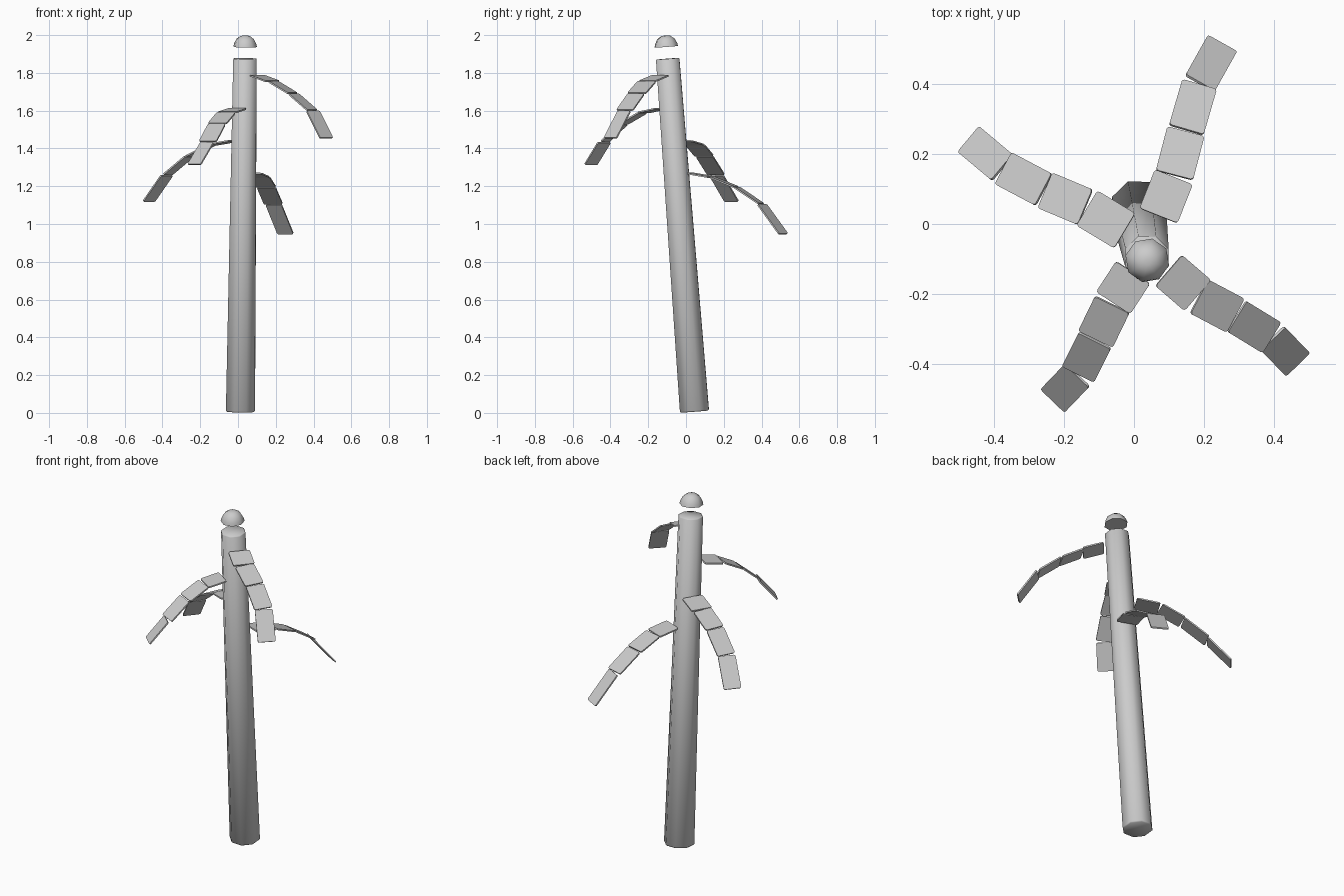
import bpy, bmesh, math
from mathutils import Vector, Matrix

if "Cube" in bpy.data.objects:
    bpy.data.objects.remove(bpy.data.objects["Cube"])

BASE = Vector((0.013, 0.045, 0.007))
TOP = Vector((0.037, -0.097, 1.875))
AXIS = (TOP - BASE).normalized()
TILT = AXIS.to_track_quat('Z', 'Y').to_matrix()


def finish(bm, name, smooth=None):
    bmesh.ops.recalc_face_normals(bm, faces=bm.faces)
    mesh = bpy.data.meshes.new(name)
    bm.to_mesh(mesh)
    bm.free()
    ob = bpy.data.objects.new(name, mesh)
    bpy.context.collection.objects.link(ob)
    if smooth:
        bpy.ops.object.select_all(action='DESELECT')
        ob.select_set(True)
        bpy.context.view_layer.objects.active = ob
        bpy.ops.object.shade_smooth_by_angle(angle=math.radians(smooth))


def loft(name, origin, profile, turn, sides=8):
    """Stack of polygons (radius, height) along the leaning trunk axis."""
    bm = bmesh.new()
    rings = []
    for r, h in profile:
        ring = []
        for i in range(sides):
            a = math.radians(turn) + 2 * math.pi * i / sides
            ring.append(bm.verts.new(origin + TILT @ Vector((r * math.cos(a), r * math.sin(a), h))))
        rings.append(ring)
    for lo, hi in zip(rings, rings[1:]):
        for i in range(sides):
            j = (i + 1) % sides
            bm.faces.new((lo[i], lo[j], hi[j], hi[i]))
    bm.faces.new(rings[0][::-1])
    bm.faces.new(rings[-1])
    finish(bm, name, 50)


def panel(name, a, b, width, thick=0.008, gap=0.003):
    """Thin leaf plate with rounded corners between two path points."""
    d = b - a
    length = d.length - 2 * gap
    x = d.normalized()
    y = Vector((0, 0, 1)).cross(x).normalized()
    z = x.cross(y)
    bm = bmesh.new()
    bmesh.ops.create_cube(bm, size=1)
    bmesh.ops.scale(bm, verts=bm.verts, vec=(length, width, thick))
    corners = [e for e in bm.edges if abs(e.verts[0].co.z - e.verts[1].co.z) > thick / 2]
    bmesh.ops.bevel(bm, geom=corners, offset=0.008, segments=2, profile=0.5, affect='EDGES')
    m = Matrix((x, y, z)).transposed().to_4x4()
    m.translation = (a + b) / 2
    bm.transform(m)
    finish(bm, name)


# Leaning trunk with a tiny chamfer at both ends
L = (TOP - BASE).length
loft("trunk", BASE, [(0.077, 0), (0.083, 0.006), (0.067, L - 0.004), (0.063, L)], 12)

# Floating domed cap
loft("trunk_cap", Vector((0.038, -0.104, 1.938)),
     [(0.064, 0), (0.060, 0.017), (0.047, 0.042), (0.026, 0.057), (0.008, 0.060)], 22.5)

# Four drooping fronds, each a path of plates
fronds = {
    "frond_right": [(.097, -.131, 1.787), (.184, -.206, 1.755), (.292, -.263, 1.69),
                    (.395, -.326, 1.60), (.469, -.402, 1.452)],
    "frond_front": [(-.001, -.136, 1.61), (-.061, -.228, 1.59), (-.111, -.331, 1.53),
                    (-.161, -.431, 1.435), (-.233, -.506, 1.312)],
    "frond_left": [(-.024, -.021, 1.44), (-.137, .047, 1.42), (-.256, .097, 1.36),
                   (-.375, .160, 1.26), (-.474, .243, 1.117)],
    "frond_back": [(.069, .021, 1.268), (.115, .137, 1.248), (.149, .267, 1.195),
                   (.188, .401, 1.105), (.253, .517, .945)],
}
for name, path in fronds.items():
    pts = [Vector(p) for p in path]
    for i in range(4):
        panel(f"{name}_plate_{i + 1}", pts[i], pts[i + 1], 0.117 - 0.007 * i)
